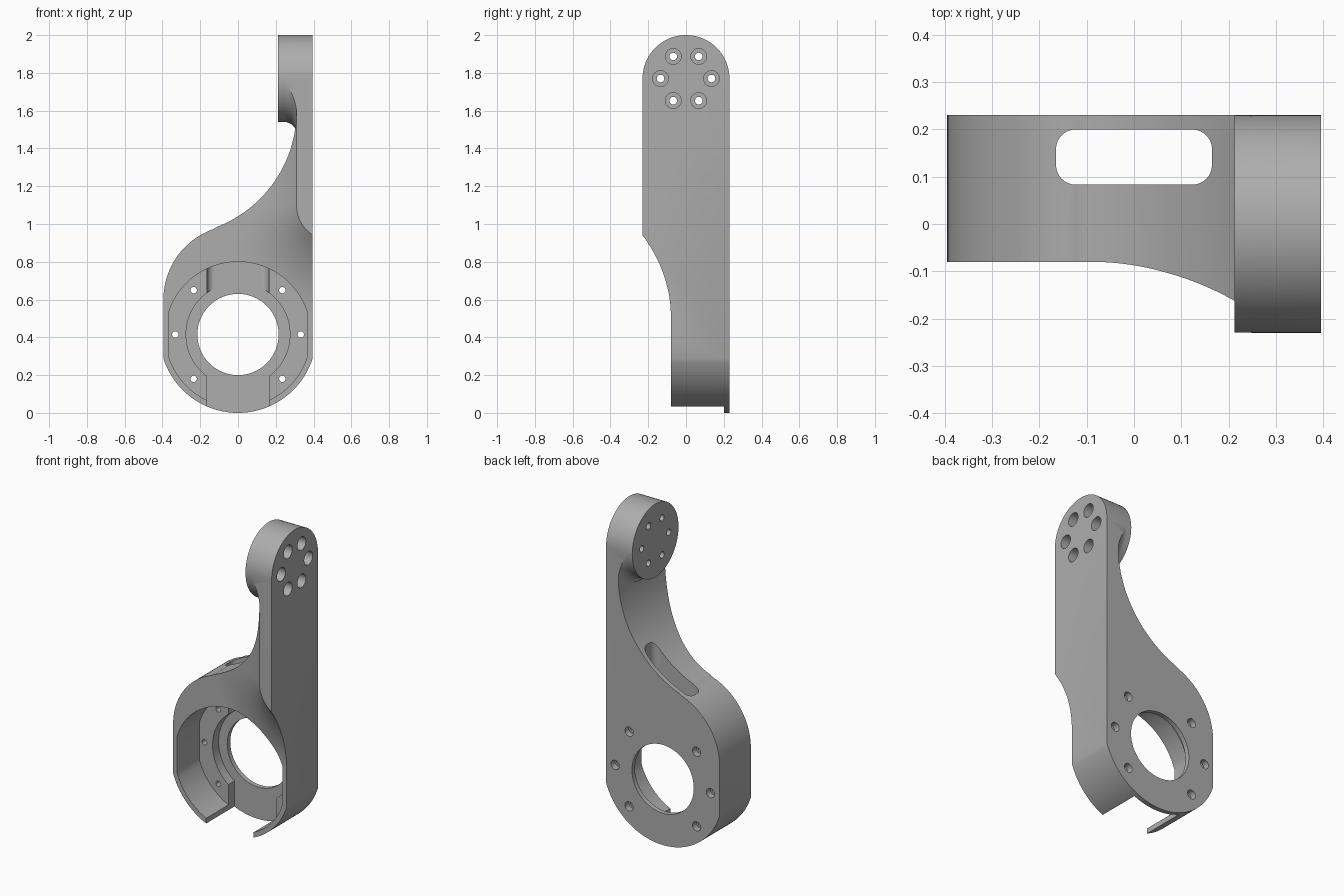
import bpy, bmesh, math
from mathutils import Vector

cube = bpy.data.objects.get("Cube")
if cube:
    bpy.data.objects.remove(cube, do_unlink=True)

grey = bpy.data.materials.new("plain grey")
grey.use_nodes = True
COLOR = (0.42, 0.42, 0.42, 1)
grey.diffuse_color = COLOR
grey.node_tree.nodes["Principled BSDF"].inputs["Base Color"].default_value = COLOR

HUB = 0.415      # height of the hub centre
BOSS = 1.77      # height of the boss centre
HALF = 0.395     # half width of the hub
PLACE = {"x": lambda a, b, d: (d, a, b),
         "y": lambda a, b, d: (a, d, b),
         "z": lambda a, b, d: (a, b, d)}


def loft(name, rings):
    """Closed solid through a row of matching rings."""
    bm = bmesh.new()
    rows = [[bm.verts.new(p) for p in ring] for ring in rings]
    n = len(rows[0])
    for a, b in zip(rows, rows[1:]):
        for i in range(n):
            j = (i + 1) % n
            bm.faces.new((a[i], a[j], b[j], b[i]))
    bm.faces.new(rows[0][::-1])
    bm.faces.new(rows[-1])
    bmesh.ops.recalc_face_normals(bm, faces=bm.faces)
    mesh = bpy.data.meshes.new(name)
    bm.to_mesh(mesh)
    bm.free()
    mesh.materials.append(grey)
    ob = bpy.data.objects.new(name, mesh)
    bpy.context.collection.objects.link(ob)
    return ob


def prism(name, pts, axis, lo, hi):
    return loft(name, [[PLACE[axis](a, b, d) for a, b in pts] for d in (lo, hi)])


def arc(cx, cy, r, start, end, steps=32):
    angles = [math.radians(start + (end - start) * i / steps) for i in range(steps + 1)]
    return [(cx + r * math.cos(t), cy + r * math.sin(t)) for t in angles]


def circle(cx, cy, r, steps=64):
    return arc(cx, cy, r, 0, 360, steps)[:-1]


def turned(name, axis, a, b, steps, profile):
    """Solid of stacked circles; profile holds (depth, radius)."""
    return loft(name, [[PLACE[axis](u, v, d) for u, v in circle(a, b, r, steps)]
                       for d, r in profile])


def combine(target, tool, operation="DIFFERENCE"):
    mod = target.modifiers.new("combine", "BOOLEAN")
    mod.operation = operation
    mod.solver = "EXACT"
    mod.object = tool
    bpy.context.view_layer.objects.active = target
    bpy.ops.object.modifier_apply(modifier=mod.name)
    bpy.data.objects.remove(tool, do_unlink=True)


def flat_sided(r, half):
    """Circle round the hub centre with both sides cut flat."""
    t = math.degrees(math.acos(half / r))
    return arc(0, HUB, r, t, 180 - t) + arc(0, HUB, r, 180 + t, 360 - t)


# Side outline: round hub, shoulder, sweeping neck, upright plate
t = math.degrees(math.acos(HALF / HUB))
lean = math.degrees(math.atan2(1.0, -0.35))
outline = arc(0, HUB, HUB, -t, t - 180, 48)
outline += arc(0, 0.6, HALF, 180, lean, 24)
outline += arc(-0.35, 1.6, 0.66, lean - 180, 0, 40)[1:]
outline += [(0.31, 2.1), (HALF, 2.1)]
bracket = prism("bracket_arm", outline, "y", -0.26, 0.26)

# Hollow flare on the front, swept down the arm and round its foot
R = 0.635
profile = []
for i in range(25):
    s = 0.43 * (1 - i / 24)
    profile.append((0.6 - s, -0.08 - R + math.sqrt(R * R - s * s)))
profile += [(1.8, -0.08), (1.8, -0.5), (0.17, -0.5)]
rings = [[(0.5 - r, y, 2.4) for r, y in profile]]
for i in range(33):
    a = math.pi / 2 * i / 32
    rings.append([(0.5 - r * math.cos(a), y, 1.1 - r * math.sin(a)) for r, y in profile])
combine(bracket, loft("flare_cutter", rings))

# Round boss with a filleted root
root = [(x, r) for x, r in arc(0.245, 0.295, 0.0653, -90, 0, 12)]
combine(bracket, turned("boss", "x", 0, BOSS, 96,
                        [(0.213, 0.2297)] + root + [(0.385, 0.295)]), "UNION")

# Trim to the round-topped strip
strip = arc(0, BOSS, 0.23, 0, 180, 64) + [(-0.23, -0.2), (0.23, -0.2)]
combine(bracket, prism("strip", strip, "x", -1, 1), "INTERSECT")

# Hub pocket, bearing seat and through bore
combine(bracket, prism("pocket", flat_sided(0.385, 0.367), "y", -0.6, 0.14))
combine(bracket, turned("seat", "y", 0, HUB, 96, [(-0.6, 0.275), (0.2, 0.275)]))
combine(bracket, turned("bore", "y", 0, HUB, 96, [(-0.6, 0.215), (0.6, 0.215)]))

# Open bottom and rounded slot through the shoulder
W = 0.165
combine(bracket, prism("bottom_gap", [(-W, -0.6), (W, -0.6), (W, 0.2), (-W, 0.2)],
                       "z", -0.3, HUB))
slot = []
for cx, cy, a in ((W, 0.2, 0), (-W, 0.2, 90), (-W, 0.083, 180), (W, 0.083, 270)):
    k = 0.042
    slot += arc(cx - math.copysign(k, cx), cy + (k if cy < 0.1 else -k), k, a, a + 90, 8)
combine(bracket, prism("shoulder_slot", slot, "z", HUB, 1.5))

# Stepped screw holes in the hub
for deg in (0, 45, 135, 180, 225, 315):
    a = math.radians(deg)
    combine(bracket, turned("hub_hole", "y", 0.332 * math.cos(a), HUB + 0.332 * math.sin(a), 24,
                            [(0.1, 0.017), (0.19, 0.017), (0.19, 0.029), (0.3, 0.029)]))

# Stepped screw holes in the boss
for i in range(6):
    a = math.radians(60 * i)
    combine(bracket, turned("boss_hole", "x", 0.135 * math.cos(a), BOSS + 0.135 * math.sin(a), 24,
                            [(0.1, 0.02), (0.29, 0.02), (0.29, 0.042), (0.5, 0.042)]))

# Smooth curved faces, keep machined edges crisp
bpy.ops.object.select_all(action="DESELECT")
bracket.select_set(True)
bpy.context.view_layer.objects.active = bracket
bpy.ops.object.shade_smooth_by_angle(angle=math.radians(25))
